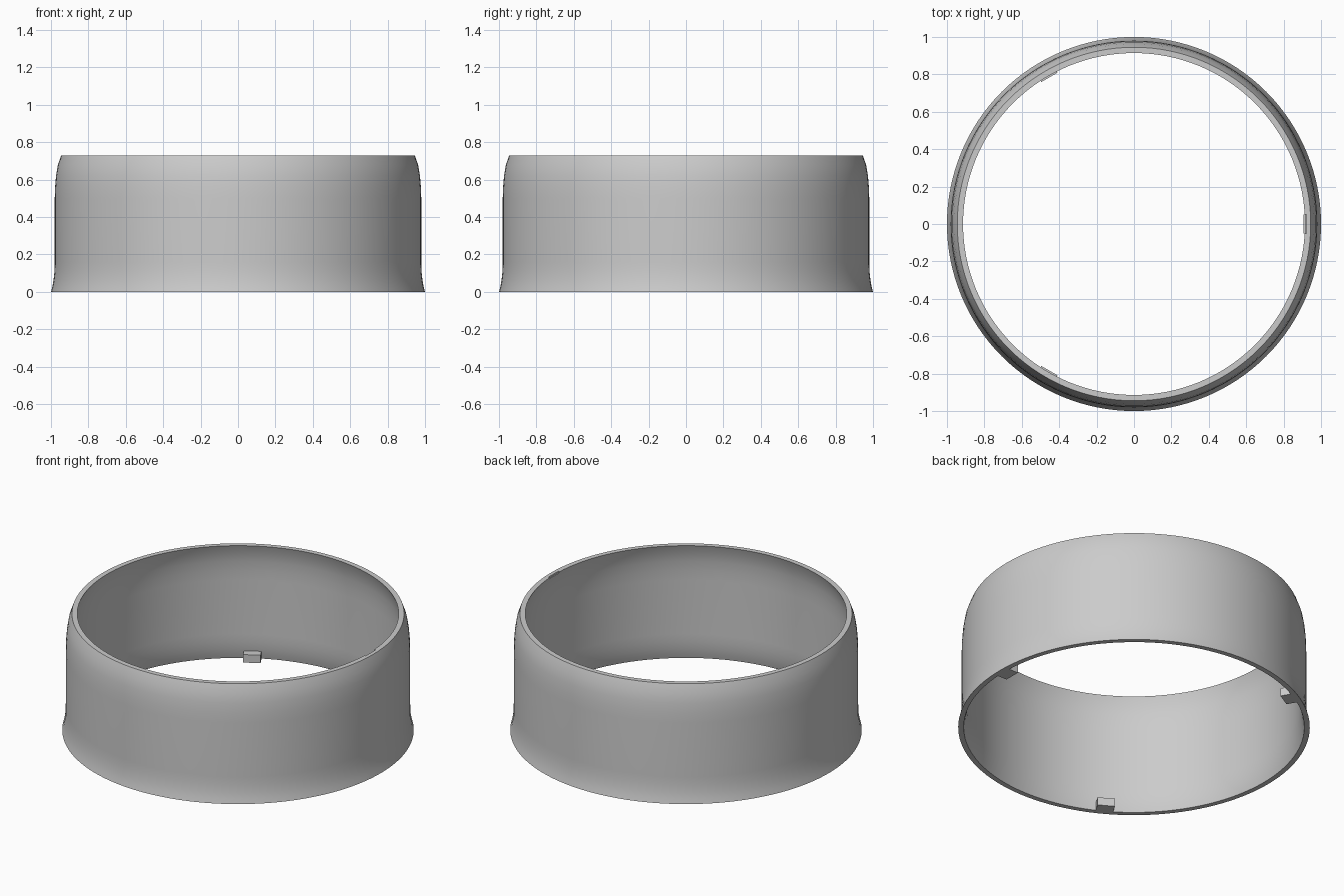
import bpy, bmesh
from math import radians, pi
from mathutils import Matrix, Vector

cube = bpy.data.objects.get("Cube")
if cube:
    bpy.data.objects.remove(cube, do_unlink=True)

grey = bpy.data.materials.new("plain_grey")
grey.use_nodes = True
colour = (0.6, 0.6, 0.6, 1)
grey.diffuse_color = colour
grey.node_tree.nodes["Principled BSDF"].inputs["Base Color"].default_value = colour


def make_object(name, bm):
    bmesh.ops.recalc_face_normals(bm, faces=bm.faces)
    mesh = bpy.data.meshes.new(name)
    bm.to_mesh(mesh)
    bm.free()
    mesh.materials.append(grey)
    obj = bpy.data.objects.new(name, mesh)
    bpy.context.collection.objects.link(obj)
    return obj


def radial_box(name, angle, r0, r1, width, z0, z1):
    """Box spanning r0..r1 outwards, turned about z."""
    bm = bmesh.new()
    bmesh.ops.create_cube(bm, size=1)
    bm.transform(Matrix.Rotation(radians(angle), 4, 'Z')
                 @ Matrix.Translation(((r0 + r1) / 2, 0, (z0 + z1) / 2))
                 @ Matrix.Diagonal((r1 - r0, width, z1 - z0, 1)))
    return make_object(name, bm)


# Ring shell: flared foot, straight wall, rounded shoulder
outer = [(1, 0), (0.992, 0.03), (0.986, 0.065), (0.981, 0.11), (0.98, 0.16),
         (0.98, 0.5), (0.978, 0.56), (0.973, 0.62), (0.963, 0.68), (0.945, 0.73)]
wall = 0.031
profile = outer + [(r - wall, z) for r, z in reversed(outer)]
bm = bmesh.new()
verts = [bm.verts.new((r, 0, z)) for r, z in profile]
edges = [bm.edges.new((v, verts[i - 1])) for i, v in enumerate(verts)]
bmesh.ops.spin(bm, geom=verts + edges, cent=Vector(), axis=(0, 0, 1),
               angle=2 * pi, steps=128, use_merge=True)
bmesh.ops.remove_doubles(bm, verts=bm.verts, dist=0.0001)
ring = make_object("ring_shell", bm)

# Shallow rim notches above three inner locating tabs
for i, angle in enumerate((0, 120, 240)):
    cutter = radial_box("notch_cutter", angle, 0.88, 0.922, 0.1, 0.72, 0.76)
    cutter.hide_render = True
    mod = ring.modifiers.new("notch", 'BOOLEAN')
    mod.operation = 'DIFFERENCE'
    mod.solver = 'EXACT'
    mod.object = cutter
    with bpy.context.temp_override(object=ring, active_object=ring):
        bpy.ops.object.modifier_apply(modifier=mod.name)
    bpy.data.objects.remove(cutter, do_unlink=True)
    radial_box(f"locating_tab_{i + 1}", angle, 0.905, 0.975, 0.1, 0, 0.05)

bpy.ops.object.select_all(action='DESELECT')
ring.select_set(True)
bpy.context.view_layer.objects.active = ring
bpy.ops.object.shade_smooth_by_angle(angle=radians(30))
